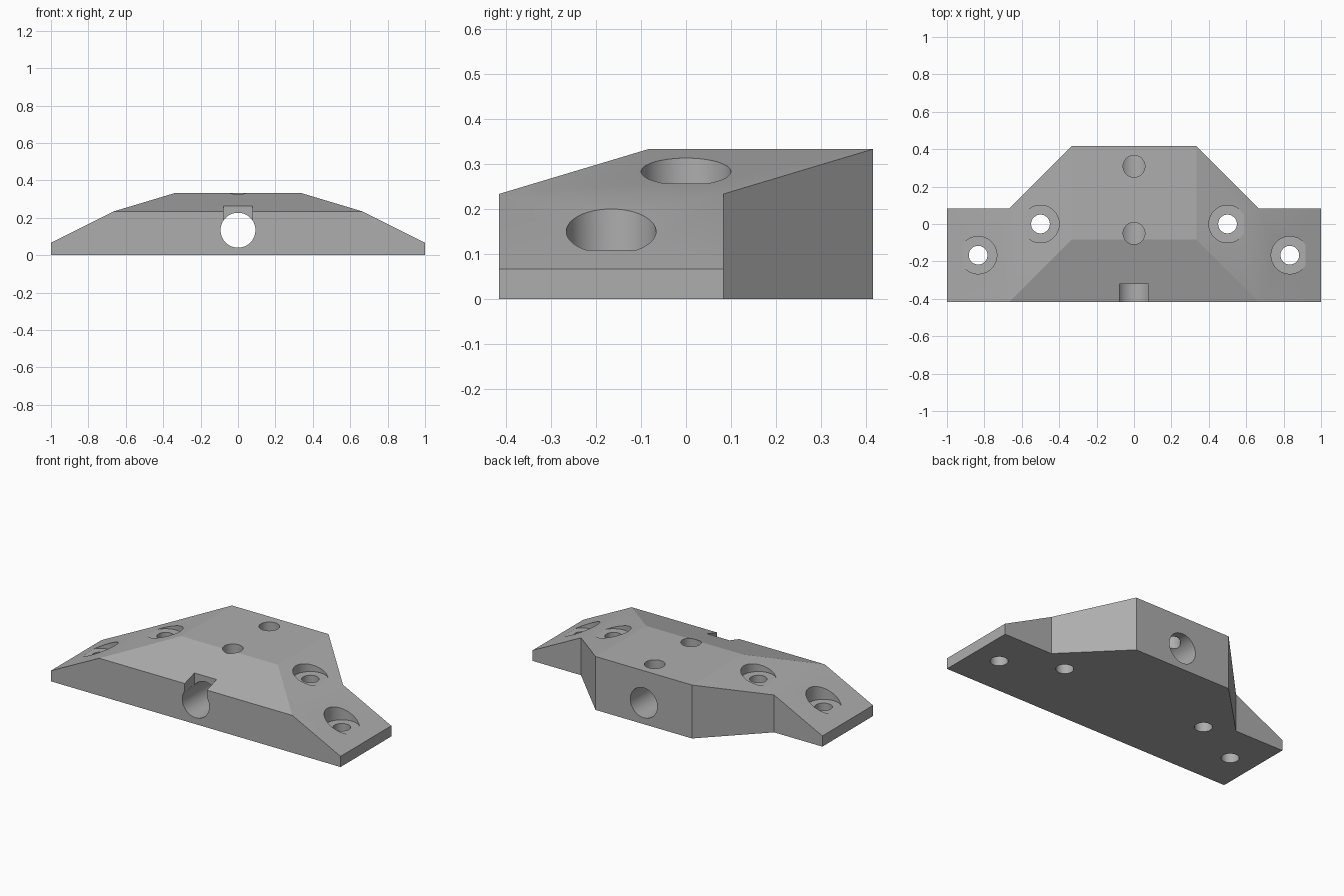
import bpy, bmesh, math
from mathutils import Vector

old = bpy.data.objects.get("Cube")
if old:
    bpy.data.objects.remove(old, do_unlink=True)

U = 1 / 60          # one design unit
TOP = 20 * U

grey = bpy.data.materials.new("mid grey")
grey.use_nodes = True
colour = (0.42, 0.42, 0.42, 1)
grey.diffuse_color = colour
grey.node_tree.nodes["Principled BSDF"].inputs["Base Color"].default_value = colour


def make_object(name, bm):
    mesh = bpy.data.meshes.new(name)
    bm.to_mesh(mesh)
    bm.free()
    obj = bpy.data.objects.new(name, mesh)
    bpy.context.collection.objects.link(obj)
    mesh.materials.append(grey)
    return obj


# Plan outline raised to a prism
half = [(60, -25), (60, 5), (40, 5), (20, 25)]
outline = half + [(-x, y) for x, y in reversed(half)]
bm = bmesh.new()
base = bm.faces.new([bm.verts.new((x * U, y * U, 0)) for x, y in outline])
raised = bmesh.ops.extrude_face_region(bm, geom=[base])["geom"]
bmesh.ops.translate(bm, vec=(0, 0, TOP),
                    verts=[v for v in raised if isinstance(v, bmesh.types.BMVert)])


# Sloped planes shave the top: wings, shoulders and front
def shave(point, normal):
    geom = bm.verts[:] + bm.edges[:] + bm.faces[:]
    cut = bmesh.ops.bisect_plane(bm, geom=geom, plane_co=Vector(point) * U,
                                 plane_no=normal, clear_outer=True, dist=1e-6)
    rim = [e for e in cut["geom_cut"] if isinstance(e, bmesh.types.BMEdge) and e.is_boundary]
    bmesh.ops.contextual_create(bm, geom=rim)


for side in (1, -1):
    shave((side * 60, 0, 4), (side * 0.5, 0, 1))
    shave((side * 20, 0, 20), (side * 0.3, 0, 1))
shave((0, -5, 20), (0, -0.3, 1))
bmesh.ops.remove_doubles(bm, verts=bm.verts[:], dist=1e-5)
bmesh.ops.recalc_face_normals(bm, faces=bm.faces[:])
body = make_object("mounting_bracket", bm)


# Cutting helpers
def subtract(cutter):
    cutter.hide_render = True
    mod = body.modifiers.new("cut", "BOOLEAN")
    mod.operation = "DIFFERENCE"
    mod.solver = "EXACT"
    mod.object = cutter
    bpy.context.view_layer.objects.active = body
    bpy.ops.object.modifier_apply(modifier=mod.name)
    bpy.data.objects.remove(cutter, do_unlink=True)


def drill(x, y, radius, low, high):
    cutter = bmesh.new()
    bmesh.ops.create_cone(cutter, cap_ends=True, segments=64, radius1=radius * U,
                          radius2=radius * U, depth=(high - low) * U)
    bmesh.ops.translate(cutter, verts=cutter.verts[:],
                        vec=Vector((x, y, (low + high) / 2)) * U)
    subtract(make_object("drill_cutter", cutter))


# Long bore from front to back
bore = bmesh.new()
bmesh.ops.create_cone(bore, cap_ends=True, segments=64, radius1=5.6 * U,
                      radius2=5.6 * U, depth=60 * U)
bore_obj = make_object("bore_cutter", bore)
bore_obj.rotation_euler.x = math.pi / 2
bore_obj.location.z = 8 * U
subtract(bore_obj)

# Notch above the bore at the front
notch = bmesh.new()
bmesh.ops.create_cube(notch, size=1)
bmesh.ops.scale(notch, verts=notch.verts[:], vec=Vector((9.2, 10, 20)) * U)
bmesh.ops.translate(notch, verts=notch.verts[:], vec=Vector((0, -24.2, 18)) * U)
subtract(make_object("notch_cutter", notch))

# Grub holes down into the bore
for y in (18.5, -3):
    drill(0, y, 3.5, 8, 25)

# Counterbored screw holes
for side in (1, -1):
    for x, y, floor in ((30, 0, 15.4), (50, -10, 6.5)):
        drill(side * x, y, 6, floor, 25)
        drill(side * x, y, 3, -5, 25)

# Smooth bores, crisp slopes
bpy.ops.object.select_all(action="DESELECT")
body.select_set(True)
bpy.context.view_layer.objects.active = body
bpy.ops.object.shade_smooth_by_angle(angle=math.radians(10))
